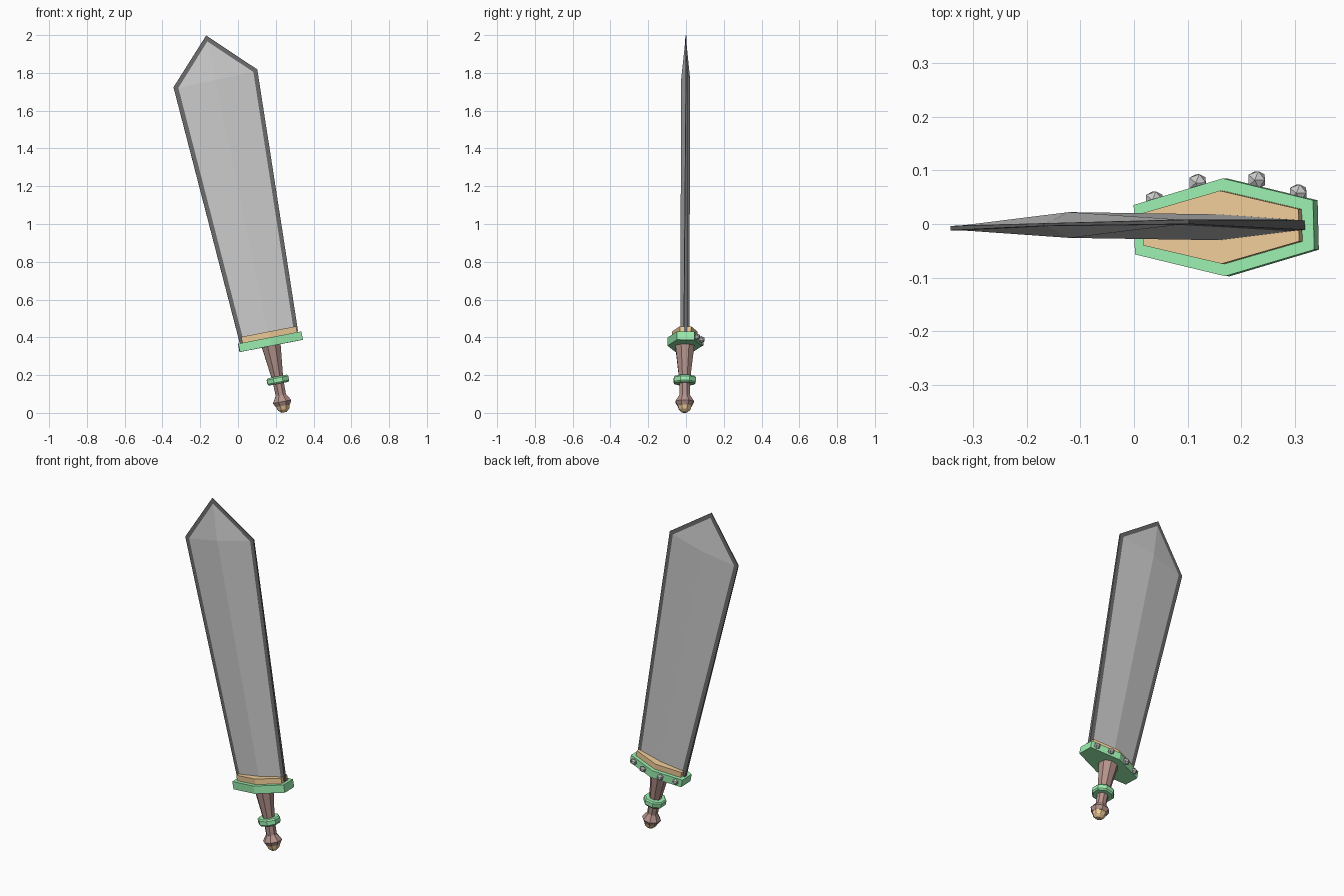
import bpy, bmesh
from math import radians, cos, sin, pi
from mathutils import Matrix

if "Cube" in bpy.data.objects:
    bpy.data.objects.remove(bpy.data.objects["Cube"])

# Sword is modelled upright, then leaned by this placement matrix
PLACE = (Matrix.Translation((0.243, -0.0075, 0.01)) @ Matrix.Rotation(radians(1.43), 4, 'Z')
         @ Matrix.Rotation(radians(-0.48), 4, 'X') @ Matrix.Rotation(radians(-11), 4, 'Y'))


def material(name, rgb):
    m = bpy.data.materials.new(name)
    m.diffuse_color = (*rgb, 1)
    m.use_nodes = True
    m.node_tree.nodes["Principled BSDF"].inputs["Base Color"].default_value = m.diffuse_color
    return m


GREEN = material("green", (0.33, 0.86, 0.43))
ORANGE = material("orange", (0.86, 0.60, 0.31))
BROWN = material("brown", (0.46, 0.29, 0.26))
DARK = material("dark", (0.15, 0.15, 0.15))


def finish(name, bm, mat=None):
    bmesh.ops.recalc_face_normals(bm, faces=bm.faces[:])
    bm.transform(PLACE)
    me = bpy.data.meshes.new(name)
    bm.to_mesh(me)
    bm.free()
    if mat:
        me.materials.append(mat)
    ob = bpy.data.objects.new(name, me)
    bpy.context.collection.objects.link(ob)
    return ob


def loft(name, rings, mat=None):
    """Skin a stack of equal-sized closed rings and cap both ends."""
    bm = bmesh.new()
    vs = [[bm.verts.new(p) for p in r] for r in rings]
    n = len(vs[0])
    for a, b in zip(vs, vs[1:]):
        for i in range(n):
            j = (i + 1) % n
            bm.faces.new((a[i], a[j], b[j], b[i]))
    bm.faces.new(vs[0])
    bm.faces.new(vs[-1])
    return finish(name, bm, mat)


def turned(name, profile, mat, sides=8):
    """Faceted turned part from (radius, height) pairs, flat side to the front."""
    k = 1 / cos(pi / sides)
    loft(name, [[(r * k * cos((i + .5) * 2 * pi / sides), r * k * sin((i + .5) * 2 * pi / sides), h)
                 for i in range(sides)] for r, h in profile], mat)


def hex_plate(name, half_len, mid, end, z0, z1, mat):
    """Long six-sided plate."""
    pts = [(-half_len, -end), (0, -mid), (half_len, -end), (half_len, end), (0, mid), (-half_len, end)]
    loft(name, [[(x, y, z) for x, y in pts] for z in (z0, z1)], mat)


# Grip, collar and pommel
turned("grip", [(0.027, 0.07), (0.029, 0.17), (0.051, 0.36)], BROWN)
turned("grip_collar", [(0.052, 0.147), (0.058, 0.155), (0.058, 0.178), (0.052, 0.186)], GREEN)
turned("pommel", [(0.028, 0.085), (0.049, 0.05), (0.038, 0.028)], BROWN)
turned("pommel_cap", [(0.037, 0.029), (0.030, 0.008), (0.014, -0.007)], ORANGE)

# Guard and its raised trim
hex_plate("guard", 0.170, 0.091, 0.046, 0.351, 0.396, GREEN)
hex_plate("guard_trim", 0.148, 0.068, 0.030, 0.39, 0.428, ORANGE)

# Studs along the back of the guard
for i, (x, y) in enumerate([(-0.135, 0.054), (-0.052, 0.084), (0.06, 0.0865), (0.138, 0.06)]):
    bm = bmesh.new()
    bmesh.ops.create_icosphere(bm, subdivisions=1, radius=0.019,
                               matrix=Matrix.Translation((x, y, 0.374)))
    finish(f"stud_{i + 1}", bm)

# Blade outline: base left, left shoulder, tip, right shoulder, base right
outer = [(-0.160, 0.385), (-0.2466, 1.794), (-0.0245, 2.03), (0.207, 1.802), (0.154, 0.40)]
inner = [(-0.138, 0.385), (-0.222, 1.786), (-0.0245, 1.998), (0.184, 1.793), (0.132, 0.40)]
thick = [0.011, 0.005, 0.003, 0.005, 0.011]

# Blade body: shallow ridge on both faces
bm = bmesh.new()
loops = []
for s in (-1, 1):
    bl, l, t, r, br = o = [bm.verts.new((x, s * h, z)) for (x, z), h in zip(inner, thick)]
    root = bm.verts.new((-0.003, s * 0.024, 0.39))
    peak = bm.verts.new((-0.022, s * 0.024, 1.79))
    for f in ((bl, l, peak, root), (root, peak, r, br), (l, t, peak), (t, r, peak)):
        bm.faces.new(f)
    loops.append(o + [root])
for i in range(6):
    j = (i + 1) % 6
    bm.faces.new((loops[0][i], loops[0][j], loops[1][j], loops[1][i]))
finish("blade", bm)

# Dark cutting edge around the blade
loft("blade_edge", [[(a[0], -h, a[1]), (b[0], -h * .8, b[1]), (b[0], h * .8, b[1]), (a[0], h, a[1])]
                    for a, b, h in zip(inner, outer, thick)], DARK)
